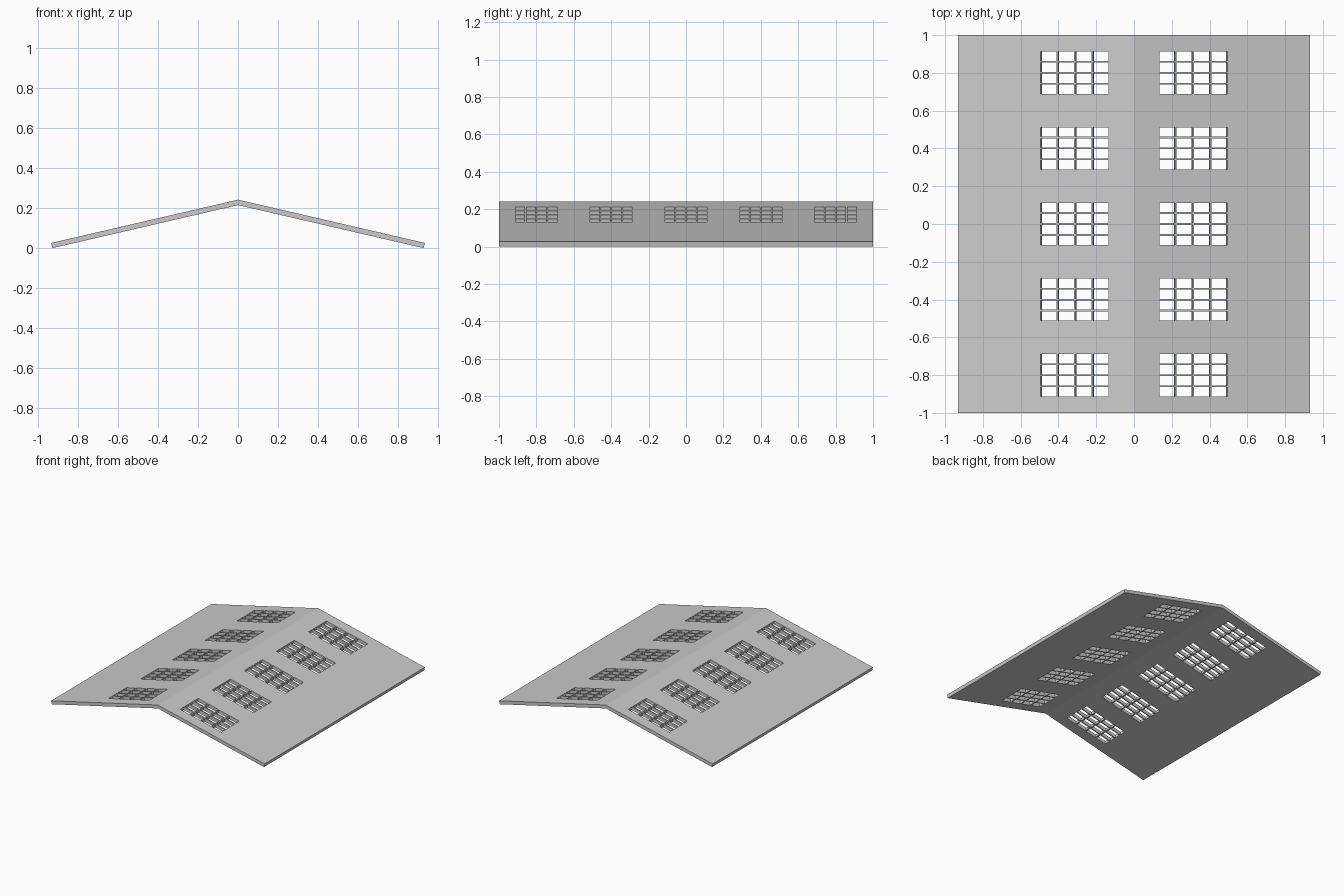
import bpy, bmesh

if "Cube" in bpy.data.objects:
    bpy.data.objects.remove(bpy.data.objects["Cube"])

HALF_X, HALF_Y = 0.933, 1.0
RIDGE_Z, EAVE_Z, THICK = 0.242, 0.0258, 0.0265
BAR = 0.0085


def pane_spans(start, end, count=4):
    """Start and end of each pane between glazing bars."""
    size = (end - start - BAR * (count - 1)) / count
    return [(start + i * (size + BAR), start + i * (size + BAR) + size)
            for i in range(count)]


# Window layout: 5 skylights of 4 x 4 panes on each slope
right = pane_spans(0.134, 0.494)
x_panes = [(-b, -a) for a, b in reversed(right)] + right
y_panes = []
for k in range(-2, 3):
    y_panes += pane_spans(0.4 * k - 0.112, 0.4 * k + 0.112)

xs = sorted([-HALF_X, 0.0, HALF_X] + [v for p in x_panes for v in p])
ys = sorted([-HALF_Y, HALF_Y] + [v for p in y_panes for v in p])


def inside(value, spans):
    return any(a < value < b for a, b in spans)


# Roof top surface, leaving the panes open
bm = bmesh.new()
grid = [[bm.verts.new((x, y, RIDGE_Z - (RIDGE_Z - EAVE_Z) * abs(x) / HALF_X))
         for y in ys] for x in xs]
for i in range(len(xs) - 1):
    for j in range(len(ys) - 1):
        mid_x, mid_y = (xs[i] + xs[i + 1]) / 2, (ys[j] + ys[j + 1]) / 2
        if inside(mid_x, x_panes) and inside(mid_y, y_panes):
            continue
        bm.faces.new((grid[i][j], grid[i + 1][j],
                      grid[i + 1][j + 1], grid[i][j + 1]))
mesh = bpy.data.meshes.new("gable_roof")
bm.to_mesh(mesh)
bm.free()
roof = bpy.data.objects.new("gable_roof", mesh)
bpy.context.collection.objects.link(roof)

# Roof thickness, cut square to the slope
solid = roof.modifiers.new("thickness", 'SOLIDIFY')
solid.thickness = THICK
solid.offset = -1
solid.use_even_offset = True
